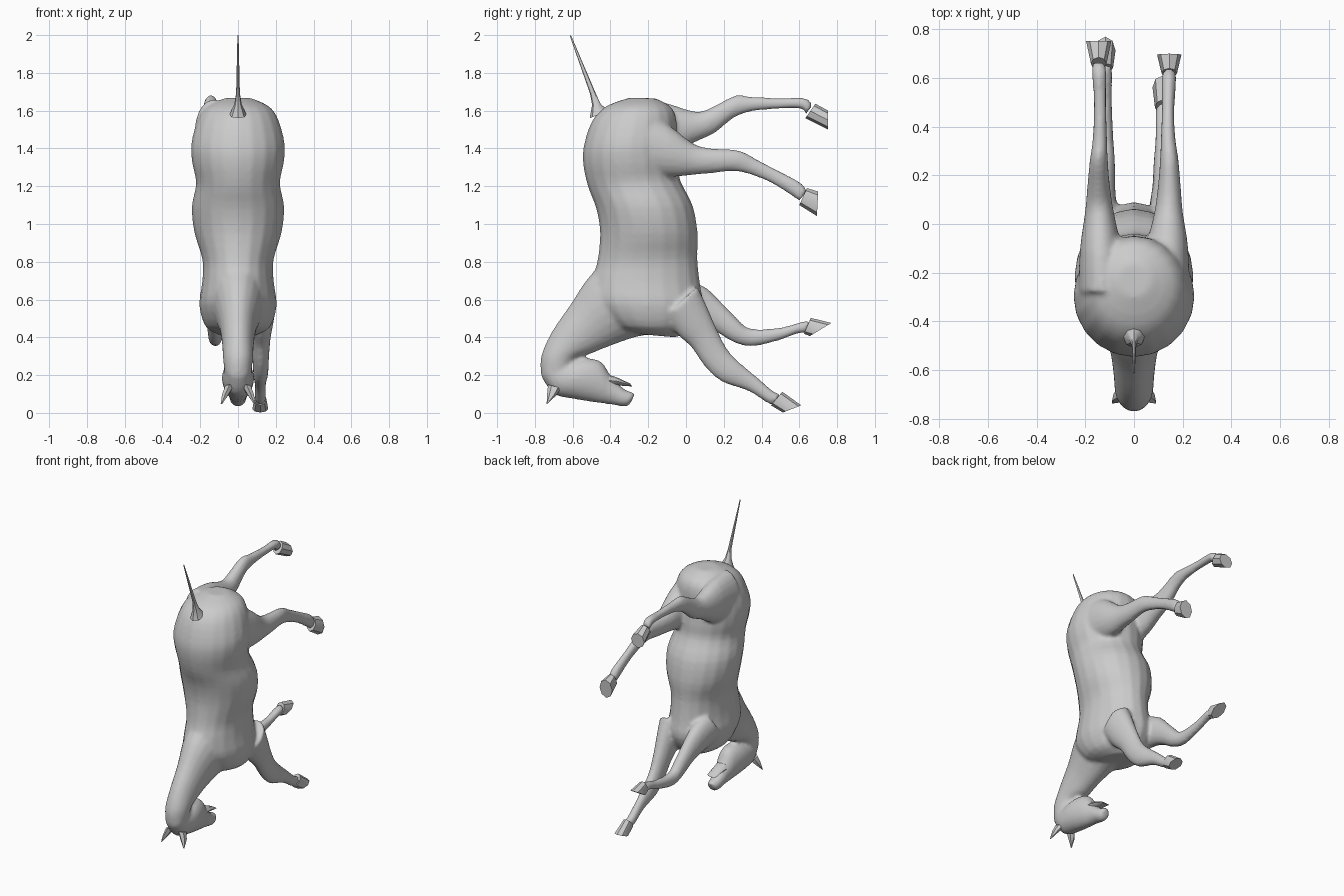
import bpy, bmesh, math
from mathutils import Vector


def spline(rows, steps):
    """Catmull-Rom interpolation between section rows."""
    if steps < 2:
        return rows
    out = []
    for i in range(len(rows) - 1):
        p0, p1 = rows[max(i - 1, 0)], rows[i]
        p2, p3 = rows[i + 1], rows[min(i + 2, len(rows) - 1)]
        for k in range(steps):
            t = k / steps
            out.append([0.5 * (2 * b + (c - a) * t + (2 * a - 5 * b + 4 * c - d) * t * t
                               + (3 * b - a - 3 * c + d) * t ** 3)
                        for a, b, c, d in zip(p0, p1, p2, p3)])
    out.append(rows[-1])
    return out


def loft(bm, rows, sides=20, steps=3):
    """Each row: edge A (y, z), opposite edge B (y, z), centre x, half width."""
    rings = []
    for ya, za, yb, zb, x, w in spline(rows, steps):
        a, b = Vector((x, ya, za)), Vector((x, yb, zb))
        mid, half = (a + b) / 2, (a - b) / 2
        rings.append([bm.verts.new(mid + half * math.cos(t) + Vector((w * math.sin(t), 0, 0)))
                      for t in (2 * math.pi * i / sides for i in range(sides))])
    for r, s in zip(rings, rings[1:]):
        for i in range(sides):
            j = (i + 1) % sides
            bm.faces.new((r[i], r[j], s[j], s[i]))
    bm.faces.new(rings[0])
    bm.faces.new(rings[-1])


def finish(name, bm, angle=50):
    bmesh.ops.recalc_face_normals(bm, faces=bm.faces)
    mesh = bpy.data.meshes.new(name)
    bm.to_mesh(mesh)
    bm.free()
    ob = bpy.data.objects.new(name, mesh)
    bpy.context.collection.objects.link(ob)
    bpy.ops.object.select_all(action='DESELECT')
    ob.select_set(True)
    bpy.context.view_layer.objects.active = ob
    bpy.ops.object.shade_smooth_by_angle(angle=math.radians(angle))
    return ob


def part(name, rows, sides=8, steps=1, angle=40):
    bm = bmesh.new()
    loft(bm, rows, sides, steps)
    return finish(name, bm, angle)


# Trunk, rump at the top, chest at the bottom
trunk = [(-.30, 1.668, -.16, 1.665, 0, .07), (-.42, 1.625, -.08, 1.62, 0, .165),
         (-.495, 1.55, -.05, 1.55, 0, .215), (-.54, 1.42, -.05, 1.42, 0, .248),
         (-.545, 1.32, -.04, 1.32, 0, .242), (-.52, 1.20, -.03, 1.23, 0, .222),
         (-.475, 1.08, .035, 1.10, 0, .245), (-.455, .95, .062, .95, 0, .23),
         (-.47, .80, .06, .82, 0, .188), (-.50, .70, .075, .68, 0, .19),
         (-.50, .58, .09, .56, 0, .205), (-.40, .46, .03, .45, 0, .17),
         (-.28, .42, -.05, .40, 0, .09)]
# Neck and tucked head
neck = [(-.44, .80, -.08, .42, 0, .16), (-.53, .70, -.243, .407, 0, .135),
        (-.61, .577, -.40, .355, 0, .10), (-.71, .43, -.50, .315, 0, .085),
        (-.767, .30, -.58, .285, 0, .08), (-.768, .20, -.60, .20, 0, .07)]
head = [(-.765, .19, -.70, .30, 0, .06), (-.70, .10, -.62, .28, 0, .078),
        (-.60, .075, -.53, .29, 0, .085), (-.48, .055, -.45, .272, 0, .07),
        (-.40, .045, -.40, .20, 0, .052), (-.33, .033, -.33, .128, 0, .045),
        (-.30, .04, -.268, .105, 0, .032)]
# Legs, each one posed differently
hind_left = [(-.28, 1.66, -.28, 1.30, -.13, .10), (-.12, 1.645, -.08, 1.36, -.137, .085),
             (.05, 1.595, .04, 1.43, -.142, .06), (.14, 1.62, .15, 1.48, -.145, .048),
             (.26, 1.68, .25, 1.56, -.145, .038), (.35, 1.673, .35, 1.597, -.14, .03),
             (.50, 1.667, .50, 1.61, -.14, .026), (.63, 1.667, .61, 1.61, -.143, .03),
             (.67, 1.63, .635, 1.58, -.145, .028)]
hind_right = [(-.28, 1.62, -.28, 1.26, .13, .10), (-.10, 1.53, -.08, 1.25, .137, .085),
              (.04, 1.425, .04, 1.26, .142, .06), (.14, 1.40, .15, 1.27, .145, .048),
              (.28, 1.39, .25, 1.28, .145, .038), (.37, 1.345, .34, 1.262, .14, .03),
              (.48, 1.287, .45, 1.218, .14, .026), (.60, 1.224, .56, 1.15, .143, .03),
              (.64, 1.18, .60, 1.12, .145, .028)]
fore_left = [(-.02, .72, -.15, .50, -.12, .085), (.10, .667, .03, .48, -.13, .062),
             (.17, .603, .14, .44, -.125, .048), (.26, .51, .25, .375, -.12, .042),
             (.34, .446, .35, .352, -.12, .036), (.50, .452, .49, .383, -.118, .028),
             (.60, .479, .59, .42, -.118, .03), (.655, .49, .635, .42, -.118, .028)]
fore_right = [(.06, .67, -.12, .50, .12, .085), (.105, .577, -.03, .40, .122, .066),
              (.165, .44, .03, .345, .12, .052), (.22, .335, .10, .245, .12, .044),
              (.29, .262, .19, .165, .12, .04), (.37, .195, .33, .116, .118, .03),
              (.46, .117, .43, .053, .118, .03), (.50, .10, .465, .042, .118, .028)]

# Body fused into one continuous skin
bm = bmesh.new()
for rows in (trunk, neck, head, hind_left, hind_right, fore_left, fore_right):
    loft(bm, rows)
body = finish("body", bm)
fuse = body.modifiers.new("fuse", 'REMESH')
fuse.mode = 'VOXEL'
fuse.voxel_size = 0.012
fuse.use_smooth_shade = True
soften = body.modifiers.new("soften", 'SMOOTH')
soften.factor = 0.5
soften.iterations = 5

# Flared hooves
part("hind_hoof_left", [(.685, 1.637, .632, 1.56, -.145, .032), (.752, 1.60, .752, 1.50, -.145, .052)])
part("hind_hoof_right", [(.64, 1.19, .60, 1.10, .145, .032), (.70, 1.172, .693, 1.042, .145, .05)])
part("fore_hoof_left", [(.66, .503, .625, .418, -.118, .032), (.77, .476, .656, .407, -.118, .042)])
part("fore_hoof_right", [(.51, .112, .45, .04, .118, .032), (.61, .04, .513, .002, .118, .042)])

# Lower jaw, open below the muzzle
part("lower_jaw", [(-.44, .14, -.44, .21, 0, .05), (-.36, .145, -.37, .19, 0, .042),
                   (-.285, .14, -.295, .155, 0, .035)])

# Thin raised tail
part("tail", [(-.51, 1.56, -.41, 1.60, 0, .045), (-.497, 1.63, -.452, 1.635, 0, .02),
              (-.508, 1.69, -.477, 1.69, 0, .01), (-.615, 1.995, -.609, 2.0, 0, .003)])

# Pointed ears
for side, s in (("left", -1), ("right", 1)):
    part("ear_" + side, [(-.73, .15, -.66, .13, s * .045, .025),
                         (-.735, .10, -.685, .095, s * .067, .02),
                         (-.738, .046, -.733, .048, s * .088, .004)], sides=6)
